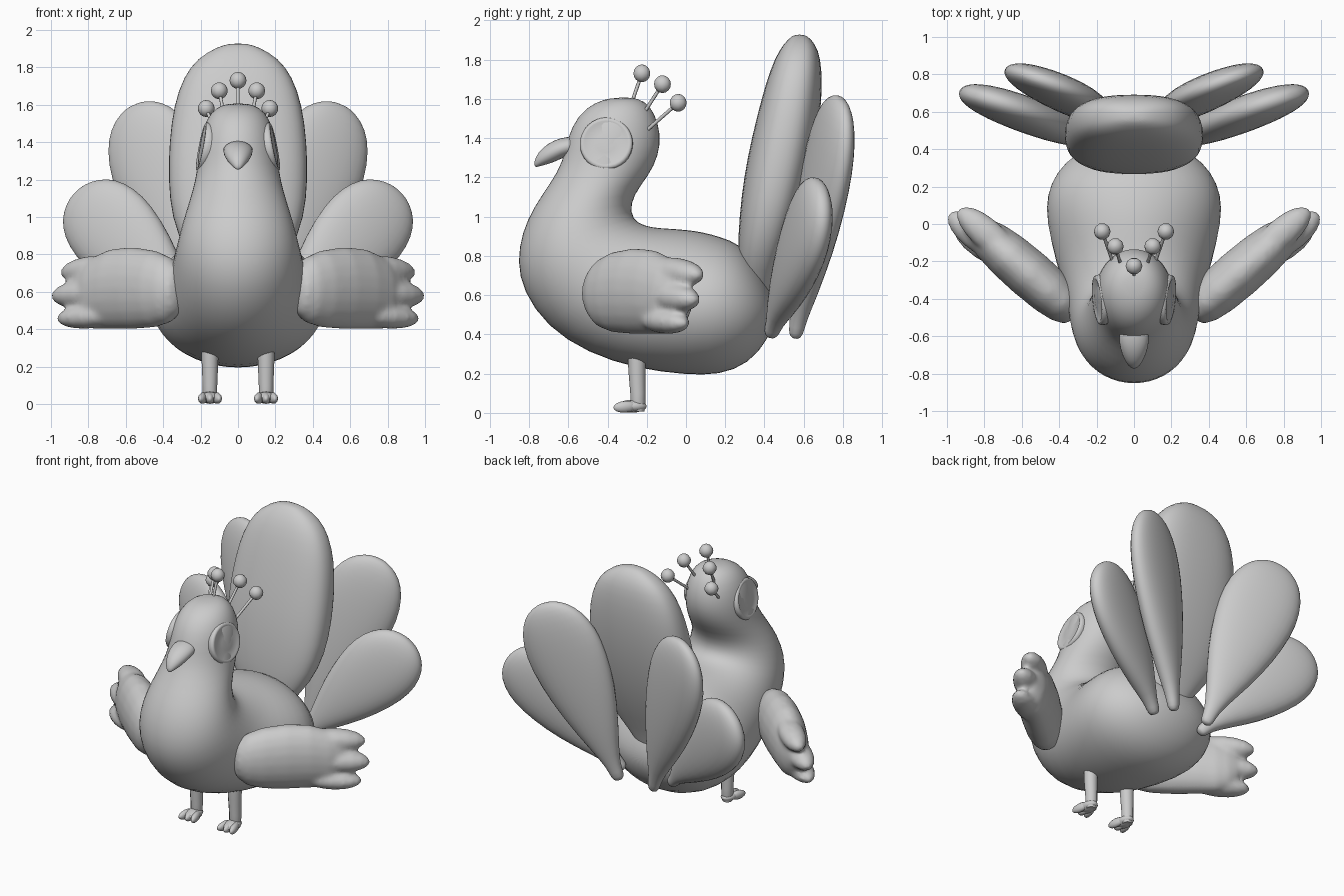
import bpy, bmesh, math
from mathutils import Vector as V

if "Cube" in bpy.data.objects:
    bpy.data.objects.remove(bpy.data.objects["Cube"])

grey = bpy.data.materials.new("soft_grey")
grey.diffuse_color = (0.6, 0.6, 0.6, 1)
grey.use_nodes = True
grey.node_tree.nodes["Principled BSDF"].inputs["Base Color"].default_value = grey.diffuse_color


def loft(bm, sections, n=16, p=1.0, grow=1.0):
    """Skin rings given as (centre, half axis a, half axis b)."""
    rings = []
    for c, a, b in sections:
        ring = []
        for i in range(n):
            t = 2 * math.pi * i / n
            ca, sb = math.cos(t), math.sin(t)
            ca = math.copysign(abs(ca) ** p, ca) * grow
            sb = math.copysign(abs(sb) ** p, sb) * grow
            ring.append(bm.verts.new(V(c) + V(a) * ca + V(b) * sb))
        rings.append(ring)
    for r, s in zip(rings, rings[1:]):
        for i in range(n):
            j = (i + 1) % n
            bm.faces.new((r[i], r[j], s[j], s[i]))
    bm.faces.new(rings[0][::-1])
    bm.faces.new(rings[-1])


def pairs(rows):
    """Sections from front point, back point (y, z) and half width."""
    out = []
    for fy, fz, by, bz, w in rows:
        f, b = V((0, fy, fz)), V((0, by, bz))
        out.append(((f + b) / 2, V((w, 0, 0)), (b - f) / 2))
    return out


def ellipsoid(bm, centre, a, b, c, n=12):
    """Ellipsoid with half axis vectors a (long), b and c."""
    secs = []
    for i in range(9):
        t = math.pi * min(max(i / 8, 0.03), 0.97)
        secs.append((V(centre) - V(a) * math.cos(t), V(b) * math.sin(t), V(c) * math.sin(t)))
    loft(bm, secs, n)


def make(name, bm, subsurf=0, mirror=False, remesh=0, angle=60):
    bmesh.ops.recalc_face_normals(bm, faces=bm.faces)
    me = bpy.data.meshes.new(name)
    bm.to_mesh(me)
    bm.free()
    me.materials.append(grey)
    ob = bpy.data.objects.new(name, me)
    bpy.context.collection.objects.link(ob)
    bpy.ops.object.select_all(action='DESELECT')
    ob.select_set(True)
    bpy.context.view_layer.objects.active = ob
    if remesh:
        m = ob.modifiers.new("blend", 'REMESH')
        m.mode, m.voxel_size, m.use_smooth_shade = 'VOXEL', remesh, True
        m = ob.modifiers.new("soften", 'SMOOTH')
        m.factor, m.iterations = 0.5, 6
    if subsurf:
        m = ob.modifiers.new("round", 'SUBSURF')
        m.levels = m.render_levels = subsurf
    if mirror:
        m = ob.modifiers.new("mirror", 'MIRROR')
        m.use_mirror_merge = False
    if remesh or subsurf:
        bpy.ops.object.shade_smooth()
    else:
        bpy.ops.object.shade_smooth_by_angle(angle=math.radians(angle))
    return ob


# Body, neck and head in one sweep, from crown to rump
bm = bmesh.new()
loft(bm, pairs([
    (-.38, 1.605, -.28, 1.61, .05), (-.46, 1.585, -.21, 1.59, .115), (-.55, 1.52, -.16, 1.53, .17),
    (-.605, 1.40, -.128, 1.42, .202), (-.625, 1.28, -.14, 1.31, .212), (-.69, 1.17, -.19, 1.21, .228),
    (-.775, 1.05, -.27, 1.11, .26), (-.835, .92, -.287, 1.02, .295), (-.86, .77, -.25, .965, .32),
    (-.83, .62, -.17, .942, .34), (-.71, .44, -.08, .938, .36), (-.5, .305, 0, .932, .395),
    (-.25, .225, .08, .922, .445), (0, .195, .18, .895, .475), (.17, .193, .27, .86, .445),
    (.32, .25, .345, .78, .37), (.425, .38, .41, .67, .24), (.455, .5, .44, .58, .08)]), 24, 1, 1.012)
make("body", bm, 1)

# Hooked beak
bm = bmesh.new()
loft(bm, pairs([
    (-.54, 1.31, -.54, 1.415, .075), (-.61, 1.308, -.61, 1.408, .085), (-.665, 1.278, -.67, 1.395, .077),
    (-.715, 1.262, -.735, 1.352, .055), (-.752, 1.255, -.767, 1.305, .03), (-.768, 1.25, -.775, 1.27, .01)]), 12)
make("beak", bm, 1)

# Eye discs with a raised rim, tilted to follow the head
bm = bmesh.new()
out, up = V((.975, -.1, .19)).normalized(), V((-.19, 0, .975))
side = out.cross(up).normalized()
up = side.cross(out)
loft(bm, [(V((.172, -.405, 1.37)) + out * h, side * r, up * r) for r, h in [
    (.125, -.06), (.135, 0), (.135, .016), (.128, .026), (.115, .027), (.106, .022), (.05, .028), (.01, .029)]], 32)
make("eye", bm, 0, True)

# Crest of five stems with beads
bm = bmesh.new()
for s, e, mirrored in [((0, -.28, 1.57), (0, -.225, 1.73), 0), ((.07, -.22, 1.52), (.1, -.12, 1.675), 1),
                       ((.115, -.20, 1.44), (.17, -.04, 1.58), 1)]:
    for sx in ((1, -1) if mirrored else (1,)):
        a, b = V((s[0] * sx, s[1], s[2])), V((e[0] * sx, e[1], e[2]))
        x = (b - a).cross(V((1, 0, 0))).normalized() * .009
        y = (b - a).cross(x).normalized() * .009
        loft(bm, [(a, x, y), (b, x, y)], 8)
        ellipsoid(bm, b, (0, 0, .045), (.045, 0, 0), (0, .045, 0), 10)
make("crest", bm)

# Wings: a broad blade ending in three rounded fingers
bm = bmesh.new()
root, d, nrm = V((.37, -.43, 0)), V((.757, .653, 0)), V((.653, -.757, 0))
loft(bm, [(root + d * u + V((0, 0, z)), V((0, 0, h)), nrm * t) for u, z, h, t in [
    (-.085, .61, .06, .04), (-.065, .61, .12, .08), (0, .61, .175, .11), (.1, .615, .206, .125),
    (.25, .62, .22, .13), (.4, .615, .215, .125), (.52, .595, .195, .11), (.6, .59, .16, .085),
    (.66, .585, .09, .05)]], 20)
for a, b, r in [((.64, -.18, .735), (.94, .08, .70), .075), ((.70, -.17, .6), (.99, .055, .575), .075),
                ((.64, -.22, .48), (.965, .0, .455), .066)]:
    a, b = V(a), V(b)
    ax = (b - a) / 2
    thick = ax.cross(V((0, 0, 1))).normalized()
    ellipsoid(bm, (a + b) / 2, ax, thick * .085, thick.cross(ax).normalized() * r)
make("wing", bm, 0, True, .016)

# Tall centre tail feather
bm = bmesh.new()
loft(bm, [((0, (f + b) / 2, z), (w, 0, 0), (0, (b - f) / 2, 0)) for z, f, b, w in [
    (.5, .32, .40, .06), (.65, .28, .43, .15), (.8, .262, .50, .28), (1.0, .272, .575, .355),
    (1.2, .295, .63, .372), (1.4, .335, .67, .367), (1.6, .385, .692, .342), (1.75, .43, .692, .29),
    (1.85, .475, .675, .215), (1.91, .525, .635, .11), (1.928, .555, .60, .04)]], 24, .78, 1.01)
make("centre_feather", bm, 1)


# Side tail feathers: plump paddles narrowing to a bent quill
def feather(name, base, tip, wide, half, thick):
    base, tip = V(base), V(tip)
    axis = tip - base
    wide = V(wide).normalized()
    n = axis.cross(wide).normalized()
    bm = bmesh.new()
    loft(bm, [(base + axis * t, wide * half * w, n * thick * k) for t, w, k in [
        (-.025, .08, .2), (-.005, .17, .42), (.06, .17, .45), (.18, .38, .75), (.38, .74, .98), (.58, .96, 1.05),
        (.74, 1.02, 1), (.86, .9, .88), (.94, .68, .68), (.985, .38, .42), (1.0, .12, .15)]], 16, .92)
    make(name, bm, 1, True)


feather("upper_feather", (.14, .56, .41), (.545, .79, 1.605), (.9, .3, -.36), .268, .092)
feather("lower_feather", (.2, .435, .41), (.86, .695, 1.14), (.72, .19, -.67), .25, .095)

# Legs with three-toed feet
bm = bmesh.new()
loft(bm, [((.15, y, z), (r, 0, 0), (0, r, 0)) for y, z, r in [
    (-.25, .3, .046), (-.25, .22, .044), (-.245, .1, .039), (-.245, .03, .038), (-.245, .006, .032)]], 12)
ellipsoid(bm, (.15, -.275, .034), (0, .075, 0), (.05, 0, 0), (0, 0, .033))
for dx in (-.038, 0, .038):
    ellipsoid(bm, (.15 + dx, -.31, .031), (dx * .3, -.06, -.004), (.024, 0, 0), (0, 0, .031), 10)
make("leg", bm, 0, True)
